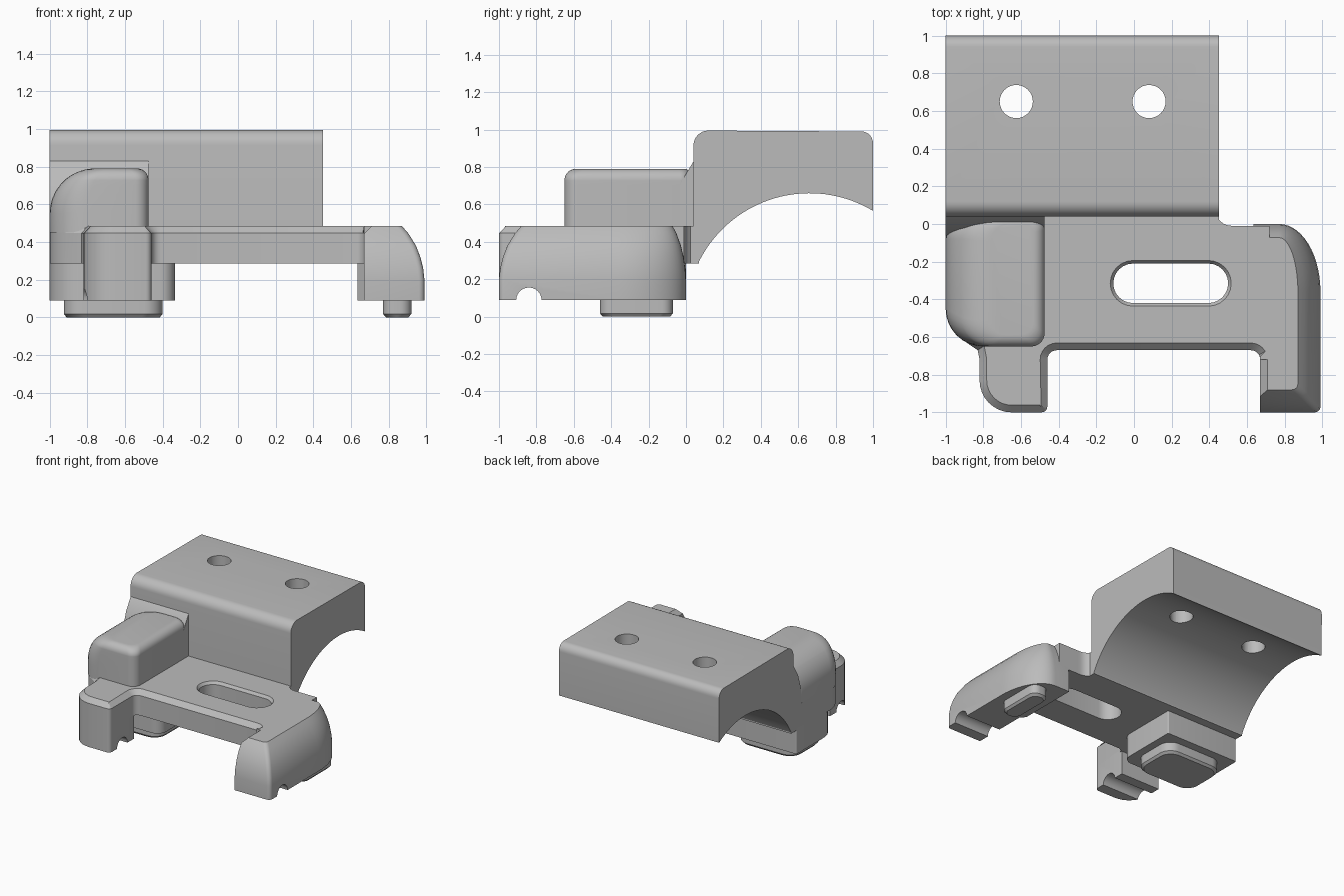
import bpy, bmesh, math

if "Cube" in bpy.data.objects:
    bpy.data.objects.remove(bpy.data.objects["Cube"])

grey = bpy.data.materials.new("plain grey")
grey.diffuse_color = (0.5, 0.5, 0.5, 1)
grey.use_nodes = True
grey.node_tree.nodes["Principled BSDF"].inputs["Base Color"].default_value = grey.diffuse_color


def arc(cx, cy, rx, ry, a0, a1, n=8):
    """Points on an elliptical arc, angles in degrees."""
    out = []
    for i in range(n + 1):
        a = math.radians(a0 + (a1 - a0) * i / n)
        out.append((cx + rx * math.cos(a), cy + ry * math.sin(a)))
    return out


def rrect(x0, x1, y0, y1, bl, br, tr, tl):
    """Rounded rectangle with one radius per corner."""
    return (arc(x0 + bl, y0 + bl, bl, bl, 180, 270) + arc(x1 - br, y0 + br, br, br, 270, 360)
            + arc(x1 - tr, y1 - tr, tr, tr, 0, 90) + arc(x0 + tl, y1 - tl, tl, tl, 90, 180))


def loft(name, rings, bevel=None):
    """Skin rings of 3D points and cap both ends; bevel = (width, edge rule)."""
    bm = bmesh.new()
    vs = [[bm.verts.new(p) for p in r] for r in rings]
    n = len(vs[0])
    for a, b in zip(vs, vs[1:]):
        for i in range(n):
            j = (i + 1) % n
            bm.faces.new((a[i], a[j], b[j], b[i]))
    bm.faces.new(vs[0][::-1])
    bm.faces.new(vs[-1])
    bmesh.ops.recalc_face_normals(bm, faces=bm.faces)
    if bevel:
        edges = [e for e in bm.edges if bevel[1](e)]
        bmesh.ops.bevel(bm, geom=edges, offset=bevel[0], segments=1, affect='EDGES')
    me = bpy.data.meshes.new(name)
    bm.to_mesh(me)
    bm.free()
    me.materials.append(grey)
    ob = bpy.data.objects.new(name, me)
    bpy.context.collection.objects.link(ob)
    return ob


def upright(name, pts, z0, z1, bevel=None):
    return loft(name, [[(x, y, z) for x, y in pts] for z in (z0, z1)], bevel)


def along_x(name, pts, x0, x1):
    return loft(name, [[(x, y, z) for y, z in pts] for x in (x0, x1)])


def cut(ob, cutter):
    m = ob.modifiers.new("cut", 'BOOLEAN')
    m.operation, m.solver, m.object = 'DIFFERENCE', 'EXACT', cutter
    bpy.context.view_layer.objects.active = ob
    bpy.ops.object.modifier_apply(modifier=m.name)
    bpy.data.objects.remove(cutter)


# Saddle block with arched underside and two holes
saddle = along_x("saddle_block",
                 [(0.04, 0.29)] + arc(0.12, 0.915, 0.08, 0.08, 180, 90)
                 + arc(0.94, 0.925, 0.06, 0.065, 90, 0)
                 + arc(0.66, 0, 0.66, 0.66, 59, 153.5, 36), -1, 0.45)
for hx in (-0.625, 0.08):
    cut(saddle, upright("hole_cutter", arc(hx, 0.65, 0.088, 0.088, 0, 348.75, 31), 0.3, 1.2))

# Neck joining plate and saddle
along_x("neck", [(-0.05, 0.285), (0.07, 0.285), (0.07, 0.32), (0.05, 0.484), (-0.05, 0.484)], -1, 0.45)

# Plate with front left tab, top edge chamfered
outline = ([(-1, 0.03)] + arc(-0.78, -0.43, 0.22, 0.23, 180, 232)
           + [(-0.83, -0.67), (-0.82, -0.72)]
           + arc(-0.65, -0.83, 0.17, 0.17, 180, 270) + arc(-0.49, -0.97, 0.03, 0.03, 270, 360, 4)
           + arc(-0.41, -0.72, 0.05, 0.05, 180, 90, 6) + arc(0.62, -0.72, 0.05, 0.05, 90, 0, 6)
           + [(0.72, -0.72), (0.72, -0.01), (0.55, -0.01)]
           + arc(0.52, 0.08, 0.09, 0.09, 270, 213, 4) + [(0.43, 0.045)])


def front_top(e):
    m = (e.verts[0].co + e.verts[1].co) / 2
    return min(v.co.z for v in e.verts) > 0.48 and m.y < -0.62 and m.x < 0.669


plate = upright("plate", outline, 0.285, 0.485, (0.038, front_top))


def slot(r):
    return arc(0.395, -0.315, r, r, -90, 90, 12) + arc(-0.005, -0.315, r, r, 90, 270, 12)


cut(plate, loft("slot_cutter", [[(x, y, z) for x, y in slot(r)]
                                for r, z in ((0.105, 0.2), (0.105, 0.463), (0.122, 0.486), (0.122, 0.6))]))

# Groove shared by both front legs
def groove():
    return along_x("groove_cutter", arc(-0.84, 0.088, 0.068, 0.068, 0, 345, 23), -1.2, 1.2)


# Left leg below the tab
leg = upright("left_leg", arc(-0.65, -0.83, 0.17, 0.17, 180, 270)
              + arc(-0.49, -0.97, 0.03, 0.03, 270, 360, 4) + [(-0.46, -0.69), (-0.82, -0.69)], 0.09, 0.3)
cut(leg, groove())

# Right arm, rounded over on its outside
rings = []
for d, z in ((0, 0.09), (0, 0.2), (0.007, 0.26), (0.022, 0.32), (0.045, 0.38), (0.085, 0.445), (0.12, 0.485)):
    e = max(0, z - 0.445)
    f = d + 0.0 if z > 0.2 else d
    pts = ([(0.67 + e, -1 + f)] + arc(0.96 - d, -0.97 + f, 0.03, 0.03, 270, 360, 4)
           + arc(0.77, -0.36, 0.22 - d, 0.36 - d * 0.6, 0, 90, 14)
           + [(0.635, -d * 0.6), (0.635, -0.5), (0.67 + e, -0.54)])
    rings.append([(x, y, z) for x, y in pts])
arm = loft("right_arm", rings)
cut(arm, groove())

# Left foot under the plate
upright("left_foot", rrect(-1, -0.335, -0.53, 0, 0.18, 0.08, 0.01, 0.01), 0.09, 0.3)

# Pads under both feet
for side, x0, x1, r in (("left", -0.925, -0.4, 0.1), ("right", 0.77, 0.92, 0.06)):
    loft(side + "_pad", [[(x, y, z) for x, y in rrect(x0 + i, x1 - i, -0.46 + i, -0.07 - i, r, r, r, r)]
                         for i, z in ((0.015, 0), (0, 0.018), (0, 0.12))])

# Rounded housing on the left: large round on the left, small on the other sides
rings = []
levels = [0.45, 0.55] + [0.55 + 0.24 * math.sin(math.radians(a)) for a in (10, 20, 30, 40, 48)]
levels += [0.73 + 0.06 * math.sin(math.radians(a)) for a in (5, 20, 35, 50, 65, 78, 90)]
for z in levels:
    t = max(0, (z - 0.55) / 0.24)
    s = max(0, (z - 0.73) / 0.06)
    left = 0.24 * (1 - math.sqrt(max(0, 1 - t * t)))
    i = 0.06 * (1 - math.sqrt(max(0, 1 - s * s)))
    q = 0.2 - left * 0.5
    rings.append([(x, y, z) for x, y in
                  rrect(-1 + left, -0.475 - i, -0.65 + i, 0.02 - i * 0.3, q, 0.07, 0.05, 0.1)])
loft("housing", rings)

# Sloped web between housing and saddle
along_x("web", [(-0.06, 0.46), (0.06, 0.46), (0.06, 0.85), (0.04, 0.83), (-0.02, 0.73), (-0.06, 0.6)], -1, -0.475)

# Smooth curved surfaces, keep edges sharp
bpy.ops.object.select_all(action='DESELECT')
for ob in bpy.context.scene.objects:
    ob.select_set(True)
    bpy.context.view_layer.objects.active = ob
bpy.ops.object.shade_smooth_by_angle(angle=math.radians(28))
